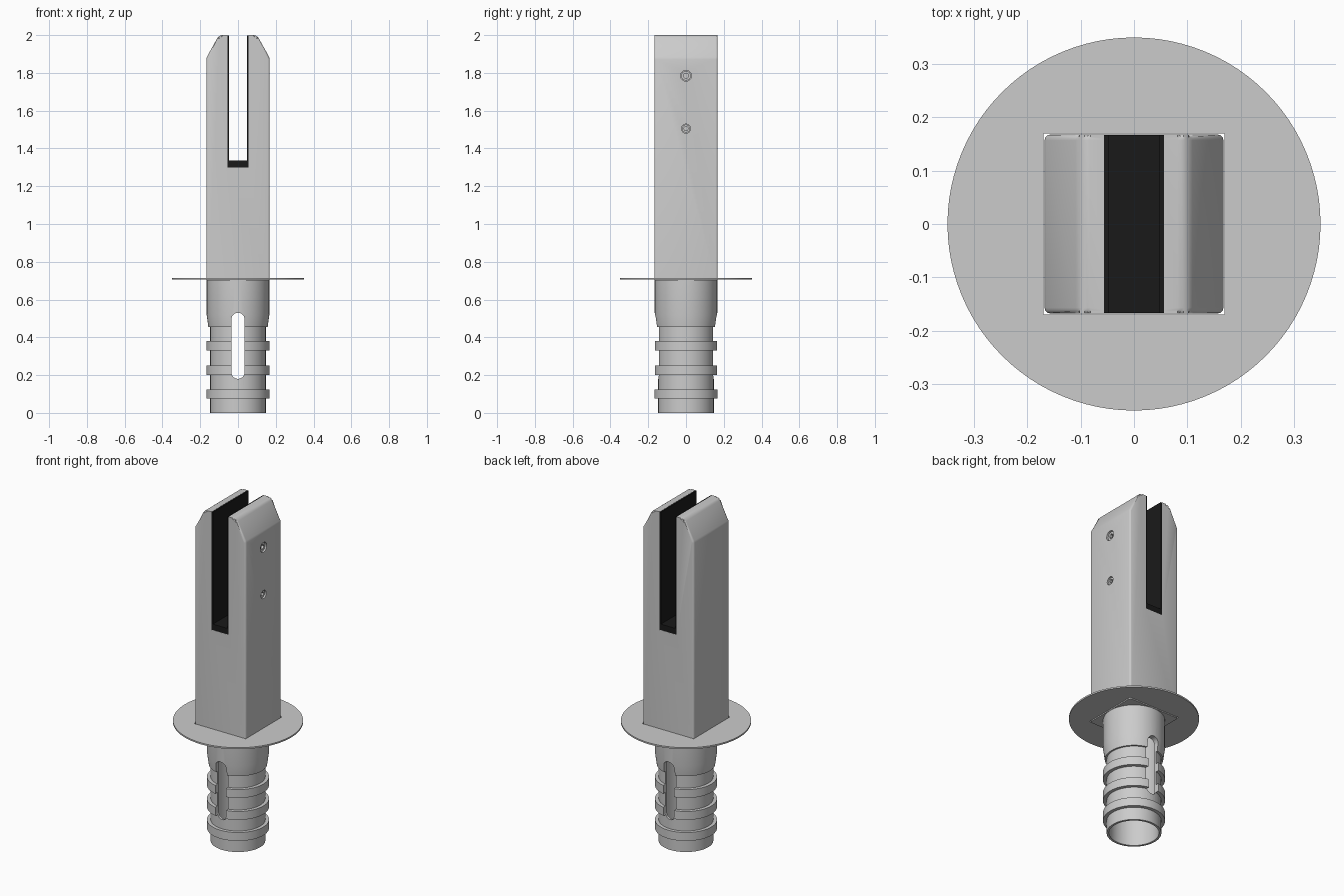
import bpy, bmesh, math

if "Cube" in bpy.data.objects:
    bpy.data.objects.remove(bpy.data.objects["Cube"])

black = bpy.data.materials.new("black_rubber")
black.diffuse_color = (0.01, 0.01, 0.01, 1)
black.use_nodes = True
black.node_tree.nodes["Principled BSDF"].inputs["Base Color"].default_value = black.diffuse_color


def make(name, bm, smooth=True, mat=None):
    bmesh.ops.recalc_face_normals(bm, faces=bm.faces)
    me = bpy.data.meshes.new(name)
    bm.to_mesh(me)
    bm.free()
    ob = bpy.data.objects.new(name, me)
    bpy.context.collection.objects.link(ob)
    if mat:
        me.materials.append(mat)
    if smooth:
        shade(ob)
    return ob


def select(ob):
    bpy.ops.object.select_all(action='DESELECT')
    ob.select_set(True)
    bpy.context.view_layer.objects.active = ob


def shade(ob):
    select(ob)
    bpy.ops.object.shade_smooth_by_angle(angle=math.radians(32))


def prism(points, a, b, axis='Y'):
    """Extrude a closed outline from a to b; outline is (x, z) for Y, (y, z) for X."""
    bm = bmesh.new()
    place = (lambda p, t: (p[0], t, p[1])) if axis == 'Y' else (lambda p, t: (t, p[0], p[1]))
    lo = [bm.verts.new(place(p, a)) for p in points]
    hi = [bm.verts.new(place(p, b)) for p in points]
    bm.faces.new(lo)
    bm.faces.new(hi[::-1])
    n = len(points)
    for i in range(n):
        j = (i + 1) % n
        bm.faces.new((lo[i], hi[i], hi[j], lo[j]))
    return bm


def lathe(points, steps=64):
    """Revolve a closed (radius, z) outline around z."""
    bm = bmesh.new()
    rings = []
    for k in range(steps):
        t = 2 * math.pi * k / steps
        rings.append([bm.verts.new((r * math.cos(t), r * math.sin(t), z)) for r, z in points])
    n = len(points)
    for k in range(steps):
        p, q = rings[k], rings[(k + 1) % steps]
        for i in range(n):
            j = (i + 1) % n
            bm.faces.new((p[i], q[i], q[j], p[j]))
    return bm


def arc(cx, cz, r, start, end, n):
    return [(cx + r * math.cos(math.radians(start + (end - start) * i / n)),
             cz + r * math.sin(math.radians(start + (end - start) * i / n))) for i in range(n + 1)]


def cut(ob, cutters):
    for c in cutters:
        c.hide_render = True
        select(ob)
        m = ob.modifiers.new("cut", 'BOOLEAN')
        m.operation, m.solver, m.object = 'DIFFERENCE', 'EXACT', c
        bpy.ops.object.modifier_apply(modifier=m.name)
    shade(ob)


W = 0.168          # half width of the square post
BASE = 0.70        # underside of the post

# Square post with chamfered, rounded shoulders
half = [(W, BASE), (W, 1.872), (0.165, 1.884)] + arc(0.082, 1.968, 0.032, 30, 90, 6)
half = [(x, min(z, 2.0)) for x, z in half]
bm = prism(half + [(-x, z) for x, z in reversed(half)], -W, W)
rim = [e for e in bm.edges
       if abs(e.verts[0].co.y - e.verts[1].co.y) < 1e-6
       and max(v.co.z for v in e.verts) > BASE + 0.01]
bmesh.ops.bevel(bm, geom=rim, offset=0.011, segments=3, profile=0.5, affect='EDGES')
post = make("post", bm, smooth=False)

# Glass slot and screw holes cut out of the post
SCREWS = [(1.785, 0.029), (1.505, 0.024)]
S = 0.056
helpers = [make("slot_cutter", prism([(-S, 1.30), (S, 1.30), (S, 2.1), (-S, 2.1)], -0.3, 0.3), False)]
for z, r in SCREWS:
    helpers.append(make("hole_cutter", prism(arc(0, z, r, 0, 345, 23), 0.10, 0.25, 'X'), False))
cut(post, helpers)

# Black U-shaped liner of the slot
T = 0.048
make("slot_liner", prism([(-S, 1.30), (S, 1.30), (S, 1.999), (T, 1.999), (T, 1.335),
                          (-T, 1.335), (-T, 1.999), (-S, 1.999)], -W + 0.001, W - 0.001), False, black)

# Set screws with hexagon sockets
for i, (z, r) in enumerate(SCREWS):
    screw = make(f"set_screw_{i + 1}", prism(arc(0, z, r * 0.88, 0, 345, 23), 0.09, 0.16, 'X'), False)
    key = make("socket_cutter", prism(arc(0, z, r * 0.5, 0, 300, 5), 0.13, 0.2, 'X'), False)
    helpers.append(key)
    cut(screw, [key])

# Round cover plate with a square opening
plate = make("cover_plate", lathe([(0.10, 0.705), (0.35, 0.705), (0.35, 0.714), (0.10, 0.714)], 96))
h = W + 0.002
opening = make("opening_cutter", prism([(-h, 0.6), (h, 0.6), (h, 0.8), (-h, 0.8)], -h, h), False)
helpers.append(opening)
cut(plate, [opening])

# Hollow tube below the plate, with a rounded slot through front and back
tube = make("tube", lathe([(0.134, 0), (0.147, 0), (0.147, 0.455), (0.157, 0.455), (0.166, 0.52),
                           (0.166, 0.701), (0.134, 0.701)]))
slot = make("tube_slot_cutter", prism(arc(0, 0.495, 0.035, 0, 180, 12)
                                      + arc(0, 0.215, 0.035, 180, 360, 12), -0.3, 0.3), False)
helpers.append(slot)
cut(tube, [slot])

# Grip rings around the tube
for i, z in enumerate((0.075, 0.20, 0.33)):
    ring = make(f"grip_ring_{i + 1}", lathe([(0.142, z), (0.167, z), (0.167, z + 0.05), (0.142, z + 0.05)]))
    if i:
        cut(ring, [slot])

for c in helpers:
    bpy.data.objects.remove(c, do_unlink=True)
